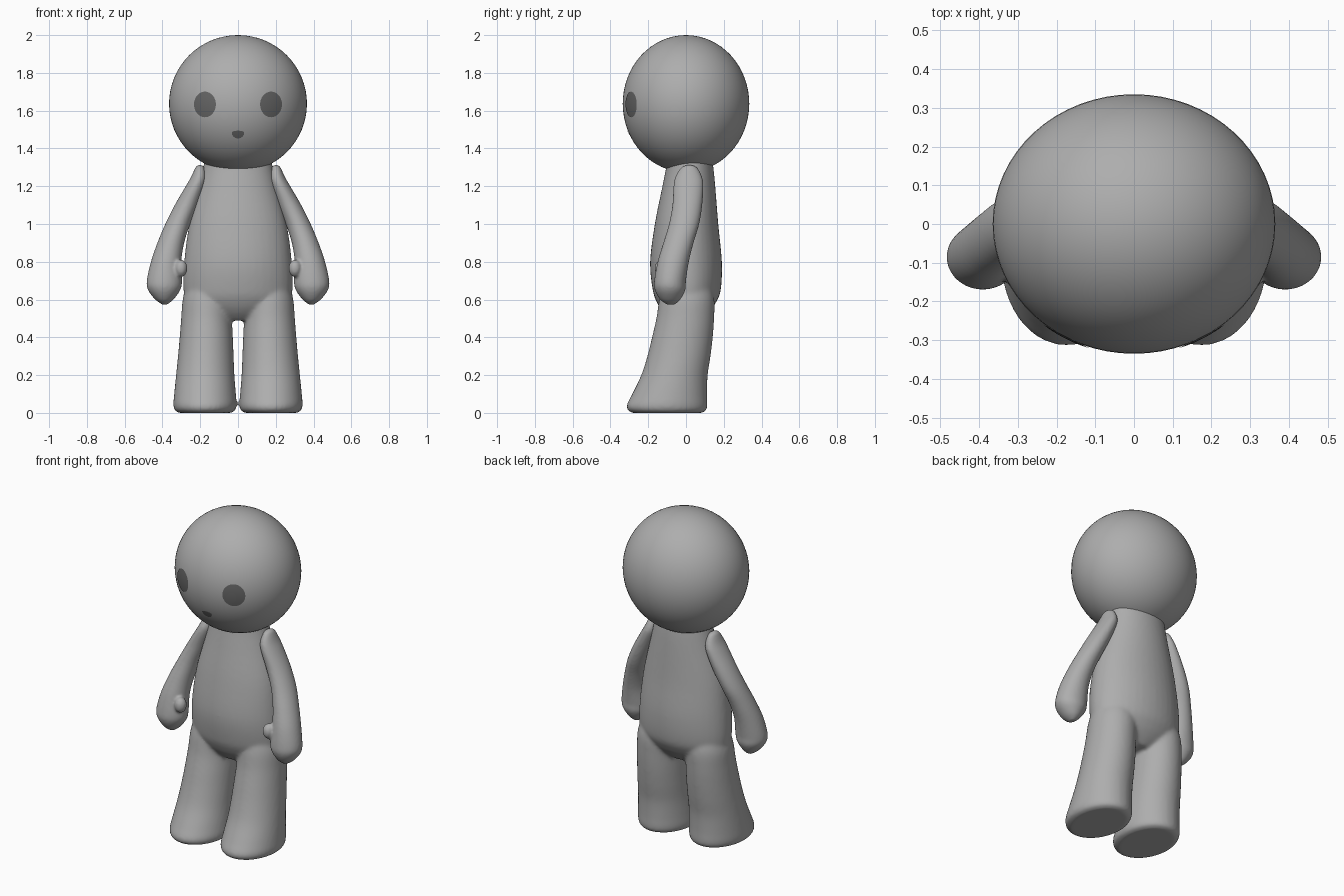
import bpy, bmesh
from math import sin, cos, pi, sqrt

if "Cube" in bpy.data.objects:
    bpy.data.objects.remove(bpy.data.objects["Cube"])


def material(name, value):
    m = bpy.data.materials.new(name)
    m.use_nodes = True
    colour = (value, value, value, 1)
    m.diffuse_color = colour
    m.node_tree.nodes["Principled BSDF"].inputs["Base Color"].default_value = colour
    return m


SKIN = material("mid grey", 0.42)
DARK = material("dark grey", 0.13)
HEAD_Z, HEAD_R = 1.637, (0.365, 0.335, 0.363)


def catmull(a, b, c, d, t):
    return 0.5 * (2 * b + (c - a) * t + (2 * a - 5 * b + 4 * c - d) * t * t
                  + (3 * b - a - 3 * c + d) * t ** 3)


def loft(bm, rings, side=1, n=40, steps=5):
    """Rings are (z, outer x, inner x, front y, back y), joined smoothly."""
    path = []
    last = len(rings) - 1
    for i in range(last):
        four = [rings[max(0, min(last, i + k))] for k in (-1, 0, 1, 2)]
        for s in range(steps):
            path.append([catmull(*v, s / steps) for v in zip(*four)])
    path.append(rings[-1])
    loops = []
    for z, xo, xi, yf, yb in path:
        cx, rx, cy, ry = (xo + xi) / 2, (xo - xi) / 2, (yf + yb) / 2, (yb - yf) / 2
        loops.append([bm.verts.new((side * (cx + rx * cos(2 * pi * k / n)),
                                    cy + ry * sin(2 * pi * k / n), z)) for k in range(n)])
    for a, b in zip(loops, loops[1:]):
        for k in range(n):
            j = (k + 1) % n
            bm.faces.new((a[k], a[j], b[j], b[k]))
    bm.faces.new(loops[0])
    bm.faces.new(loops[-1])


def ball(bm, centre, radii, segments=32):
    made = bmesh.ops.create_uvsphere(bm, u_segments=segments, v_segments=segments // 2, radius=1)
    bmesh.ops.scale(bm, vec=radii, verts=made["verts"])
    bmesh.ops.translate(bm, vec=centre, verts=made["verts"])


def finish(name, bm, mat, fuse=0, relax=0, closed=True):
    if closed:
        bmesh.ops.recalc_face_normals(bm, faces=bm.faces[:])
    for f in bm.faces:
        f.smooth = True
    mesh = bpy.data.meshes.new(name)
    bm.to_mesh(mesh)
    bm.free()
    mesh.materials.append(mat)
    ob = bpy.data.objects.new(name, mesh)
    bpy.context.collection.objects.link(ob)
    if fuse:
        # Fuse the overlapping forms into one soft skin
        r = ob.modifiers.new("fuse", "REMESH")
        r.mode = "VOXEL"
        r.voxel_size = fuse
        r.use_smooth_shade = True
        s = ob.modifiers.new("soften", "SMOOTH")
        s.factor = 0.5
        s.iterations = relax
    return ob


# Head
bm = bmesh.new()
ball(bm, (0, 0, HEAD_Z), HEAD_R, 64)
finish("head", bm, SKIN)


# Eyes and mouth: thin plates that follow the head
def face_plate(name, cx, cz, rx, up, down, n=32, rows=5):
    bm = bmesh.new()

    def on_head(x, z):
        y = sqrt(1 - (x / HEAD_R[0]) ** 2 - ((z - HEAD_Z) / HEAD_R[2]) ** 2)
        return bm.verts.new((x, -HEAD_R[1] * y - 0.003, z))

    middle = on_head(cx, cz)
    previous = None
    for r in range(1, rows + 1):
        ring = []
        for k in range(n):
            a, f = 2 * pi * k / n, r / rows
            height = up if sin(a) > 0 else down
            ring.append(on_head(cx + f * rx * cos(a), cz + f * height * sin(a)))
        for k in range(n):
            j = (k + 1) % n
            if previous:
                bm.faces.new((previous[k], ring[k], ring[j], previous[j]))
            else:
                bm.faces.new((middle, ring[k], ring[j]))
        previous = ring
    finish(name, bm, DARK, closed=False)


for side, word in ((1, "left"), (-1, "right")):
    face_plate(word + "_eye", side * 0.175, 1.633, 0.058, 0.068, 0.068)
face_plate("mouth", 0, 1.484, 0.033, 0.01, 0.031)

# Torso and legs
torso = [(0.49, 0.10, 0.08, 0), (0.53, 0.20, 0.12, 0), (0.58, 0.267, 0.154, 0.002),
         (0.65, 0.289, 0.18, 0.004), (0.8, 0.285, 0.19, 0), (1.0, 0.258, 0.168, 0.003),
         (1.2, 0.206, 0.14, 0.015), (1.3, 0.184, 0.125, 0.02), (1.4, 0.17, 0.11, 0.02)]
leg = [(0, 0.312, 0.038, -0.285, 0.085), (0.012, 0.333, 0.016, -0.306, 0.106),
       (0.04, 0.342, 0.007, -0.314, 0.113), (0.1, 0.338, 0.011, -0.285, 0.112),
       (0.2, 0.328, 0.019, -0.237, 0.115), (0.3, 0.318, 0.023, -0.205, 0.13),
       (0.4, 0.309, 0.027, -0.18, 0.142), (0.5, 0.301, 0.032, -0.157, 0.149),
       (0.6, 0.293, 0.03, -0.142, 0.15), (0.68, 0.27, 0.05, -0.12, 0.13)]
bm = bmesh.new()
loft(bm, [(z, rx, -rx, cy - ry, cy + ry) for z, rx, ry, cy in torso])
for side in (1, -1):
    loft(bm, leg, side)
finish("body_and_legs", bm, SKIN, 0.01, 10)

# Arms with mitten hands and thumbs
arm = [(1.312, 0.212, 0.192, 0.005, 0.03), (1.3, 0.225, 0.178, -0.025, 0.058),
       (1.25, 0.248, 0.165, -0.056, 0.085), (1.2, 0.277, 0.172, -0.066, 0.092),
       (1.1, 0.335, 0.21, -0.072, 0.086), (1.0, 0.385, 0.253, -0.09, 0.07),
       (0.9, 0.427, 0.285, -0.12, 0.04), (0.8, 0.461, 0.3, -0.15, 0.015),
       (0.7, 0.483, 0.296, -0.168, 0), (0.65, 0.476, 0.306, -0.165, -0.004),
       (0.6, 0.438, 0.342, -0.137, -0.03), (0.573, 0.4, 0.376, -0.1, -0.06)]
for side, word in ((1, "left"), (-1, "right")):
    bm = bmesh.new()
    loft(bm, arm, side)
    ball(bm, (side * 0.302, -0.13, 0.765), (0.034, 0.036, 0.046))
    finish(word + "_arm", bm, SKIN, 0.008, 4)
